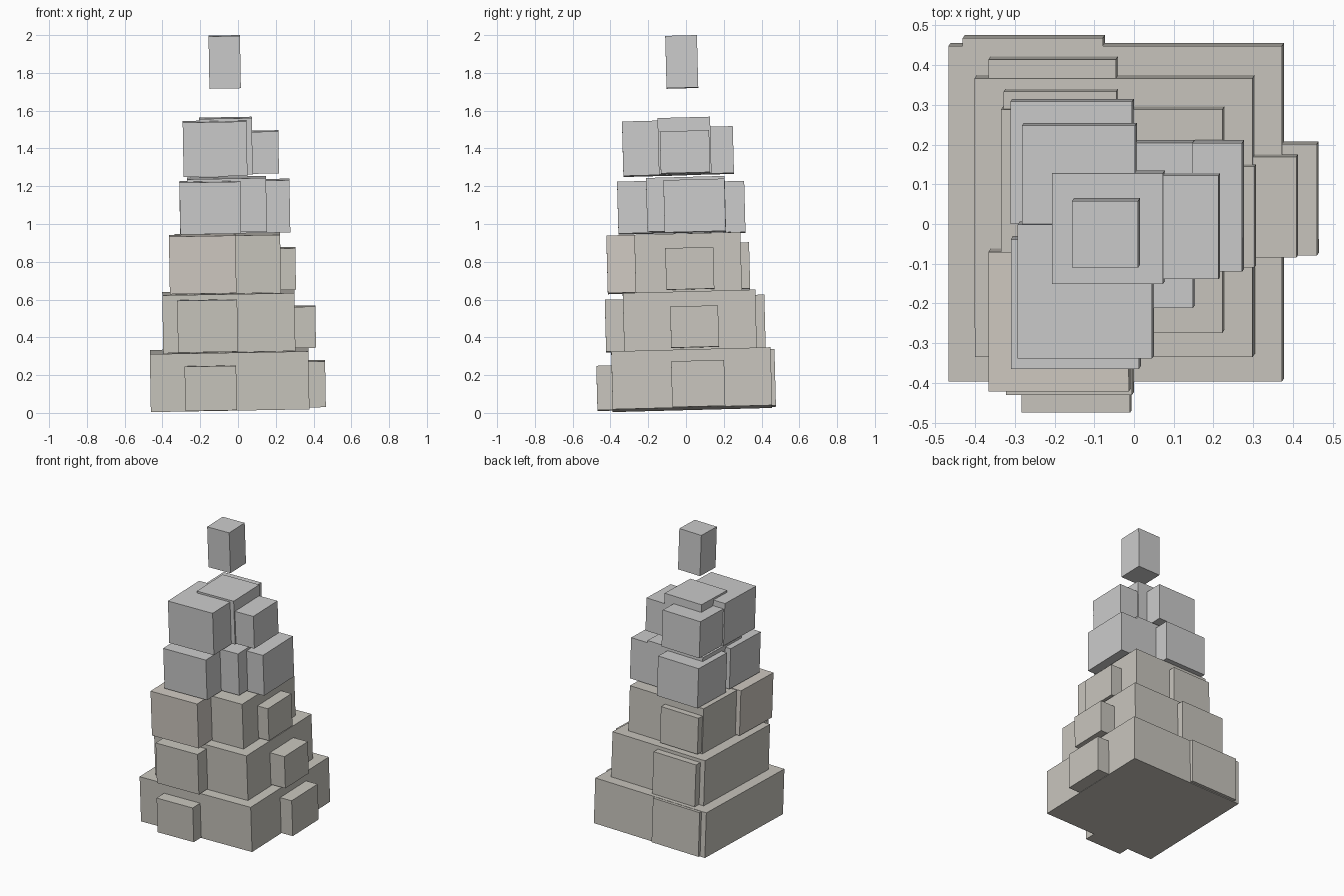
import bpy
from math import radians

TILT = (radians(1.5), radians(-1.0), 0)  # the whole stack leans slightly


def paint(name, rgb):
    m = bpy.data.materials.new(name)
    m.diffuse_color = (*rgb, 1)
    return m


taupe = paint("taupe", (0.58, 0.56, 0.51))
warm = paint("warm_taupe", (0.63, 0.59, 0.54))


def block(name, x0, x1, y0, y1, zc, h, mat=None):
    """Tilted block from its plan extents, centre height and own height."""
    bpy.ops.mesh.primitive_cube_add(
        size=1, location=((x0 + x1) / 2, (y0 + y1) / 2, zc), rotation=TILT)
    ob = bpy.context.object
    ob.name = name
    # plan extents include the small sideways shift caused by the tilt
    ob.scale = (x1 - x0 - h * 0.017, y1 - y0 - h * 0.026, h)
    if mat:
        ob.data.materials.append(mat)


# lower tiers: core block plus outcrops at front, right and back
block("tier1_core", -0.467, 0.378, -0.396, 0.456, 0.176, 0.307, taupe)
block("tier1_front", -0.283, -0.006, -0.475, -0.20, 0.133, 0.235, taupe)
block("tier1_right", 0.177, 0.465, -0.079, 0.208, 0.153, 0.243, taupe)
block("tier1_back", -0.431, -0.073, 0.118, 0.476, 0.181, 0.30, taupe)

block("tier2_core", -0.401, 0.304, -0.335, 0.375, 0.484, 0.307, taupe)
block("tier2_front", -0.322, 0.0, -0.430, -0.11, 0.463, 0.275, taupe)
block("tier2_right", 0.155, 0.413, -0.084, 0.175, 0.455, 0.218, taupe)
block("tier2_back", -0.366, -0.040, 0.098, 0.422, 0.477, 0.285, taupe)

block("tier3_core", -0.335, 0.228, -0.274, 0.296, 0.792, 0.307, taupe)
block("tier3_front", -0.366, -0.008, -0.422, -0.062, 0.788, 0.305, warm)
block("tier3_right", 0.05, 0.307, -0.110, 0.150, 0.763, 0.22, taupe)
block("tier3_back", -0.328, -0.040, 0.052, 0.340, 0.775, 0.245, taupe)

# upper grey tiers
block("tier4_core", -0.27, 0.153, -0.212, 0.212, 1.103, 0.285)
block("tier4_front", -0.310, 0.017, -0.365, -0.032, 1.088, 0.275)
block("tier4_right", -0.05, 0.277, -0.120, 0.211, 1.095, 0.277)
block("tier4_back", -0.311, 0.0, 0.0, 0.315, 1.087, 0.27)

block("tier5_core", -0.206, 0.078, -0.151, 0.135, 1.413, 0.298)
block("tier5_front", -0.293, 0.050, -0.339, 0.006, 1.40, 0.288)
block("tier5_right", -0.05, 0.217, -0.139, 0.128, 1.38, 0.222)
block("tier5_back", -0.282, 0.007, -0.036, 0.254, 1.388, 0.248)

# floating cap block
block("cap_block", -0.156, 0.015, -0.110, 0.065, 1.858, 0.277)
